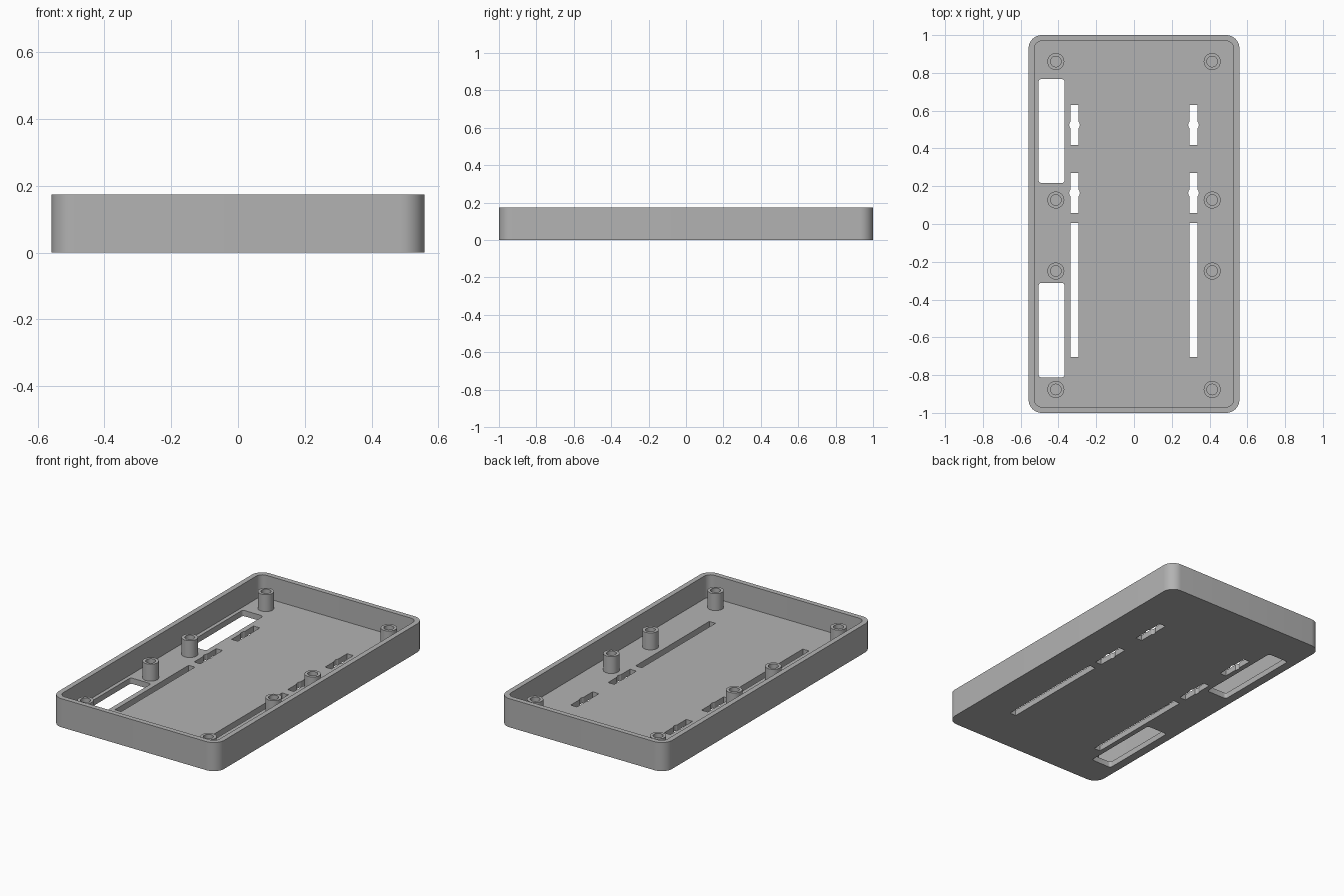
import bpy, bmesh, math

HALF_X, HALF_Y, HEIGHT = 0.558, 1.0, 0.174
WALL, FLOOR, POST_TOP = 0.031, 0.035, 0.138

if "Cube" in bpy.data.objects:
    bpy.data.objects.remove(bpy.data.objects["Cube"], do_unlink=True)

grey = bpy.data.materials.new("plain grey")
grey.use_nodes = True
grey.diffuse_color = (0.45, 0.45, 0.45, 1)
grey.node_tree.nodes["Principled BSDF"].inputs["Base Color"].default_value = grey.diffuse_color


def add_object(name, bm):
    bmesh.ops.recalc_face_normals(bm, faces=bm.faces)
    mesh = bpy.data.meshes.new(name)
    bm.to_mesh(mesh)
    bm.free()
    mesh.materials.append(grey)
    obj = bpy.data.objects.new(name, mesh)
    bpy.context.collection.objects.link(obj)
    return obj


def rounded_rect(x0, x1, y0, y1, r, steps=10):
    corners = [(x1 - r, y1 - r), (x0 + r, y1 - r), (x0 + r, y0 + r), (x1 - r, y0 + r)]
    return [(cx + r * math.cos(a), cy + r * math.sin(a))
            for q, (cx, cy) in enumerate(corners)
            for a in [math.pi / 2 * (q + i / steps) for i in range(steps + 1)]]


def slot_outline(x, y0, y1, half, bulge=0):
    """Straight slot; a bulge adds a round widening at its middle."""
    right = [(x + half, y0)]
    if bulge:
        mid, limit = (y0 + y1) / 2, math.acos(half / bulge)
        for i in range(9):
            a = limit * (i / 4 - 1)
            right.append((x + bulge * math.cos(a), mid + bulge * math.sin(a)))
    right.append((x + half, y1))
    return right + [(2 * x - px, py) for px, py in reversed(right)]


def prism(name, outline, z0, z1):
    bm = bmesh.new()
    base = bm.faces.new([bm.verts.new((x, y, z0)) for x, y in outline])
    top = bmesh.ops.extrude_face_region(bm, geom=[base])["geom"]
    bmesh.ops.translate(bm, vec=(0, 0, z1 - z0),
                        verts=[v for v in top if isinstance(v, bmesh.types.BMVert)])
    return add_object(name, bm)


def cut(target, cutter):
    mod = target.modifiers.new("cut", "BOOLEAN")
    mod.operation, mod.solver, mod.object = "DIFFERENCE", "EXACT", cutter
    evaluated = target.evaluated_get(bpy.context.evaluated_depsgraph_get())
    mesh = bpy.data.meshes.new_from_object(evaluated)
    target.modifiers.clear()
    target.data = mesh
    bpy.data.objects.remove(cutter, do_unlink=True)


def smooth(obj):
    bpy.ops.object.select_all(action="DESELECT")
    obj.select_set(True)
    bpy.context.view_layer.objects.active = obj
    bpy.ops.object.shade_smooth_by_angle(angle=math.radians(30))


# Open tray with rounded corners
tray = prism("tray", rounded_rect(-HALF_X, HALF_X, -HALF_Y, HALF_Y, 0.07), 0, HEIGHT)
ix, iy = HALF_X - WALL, HALF_Y - WALL
cut(tray, prism("cavity", rounded_rect(-ix, ix, -iy, iy, 0.04), FLOOR, HEIGHT + 0.1))

# Openings through the floor: two windows, then matching slots on both sides
holes = [rounded_rect(-0.505, -0.367, y0, y1, 0.015, 5)
         for y0, y1 in [(0.217, 0.767), (-0.812, -0.312)]]
for x in (-0.315, 0.315):
    holes.append(slot_outline(x, -0.704, 0.005, 0.021))
    holes += [slot_outline(x, y, y + 0.212, 0.021, 0.028) for y in (0.058, 0.418)]
for outline in holes:
    cut(tray, prism("hole", outline, -0.05, FLOOR + 0.05))
smooth(tray)


# Hollow screw posts standing on the floor
def screw_post(name, x, y, sides=32):
    profile = [(0.045, FLOOR), (0.045, POST_TOP), (0.028, POST_TOP), (0.028, FLOOR)]
    bm = bmesh.new()
    rings = [[bm.verts.new((x + r * math.cos(math.tau * i / sides),
                            y + r * math.sin(math.tau * i / sides), z))
              for i in range(sides)] for r, z in profile]
    for a, b in zip(rings, rings[1:]):
        for i in range(sides):
            j = (i + 1) % sides
            bm.faces.new((a[i], a[j], b[j], b[i]))
    smooth(add_object(name, bm))


for side, x in (("right", -0.414), ("left", 0.414)):
    for n, y in enumerate((-0.876, -0.249, 0.127, 0.86), 1):
        screw_post(f"screw_post_{side}_{n}", x, y)
